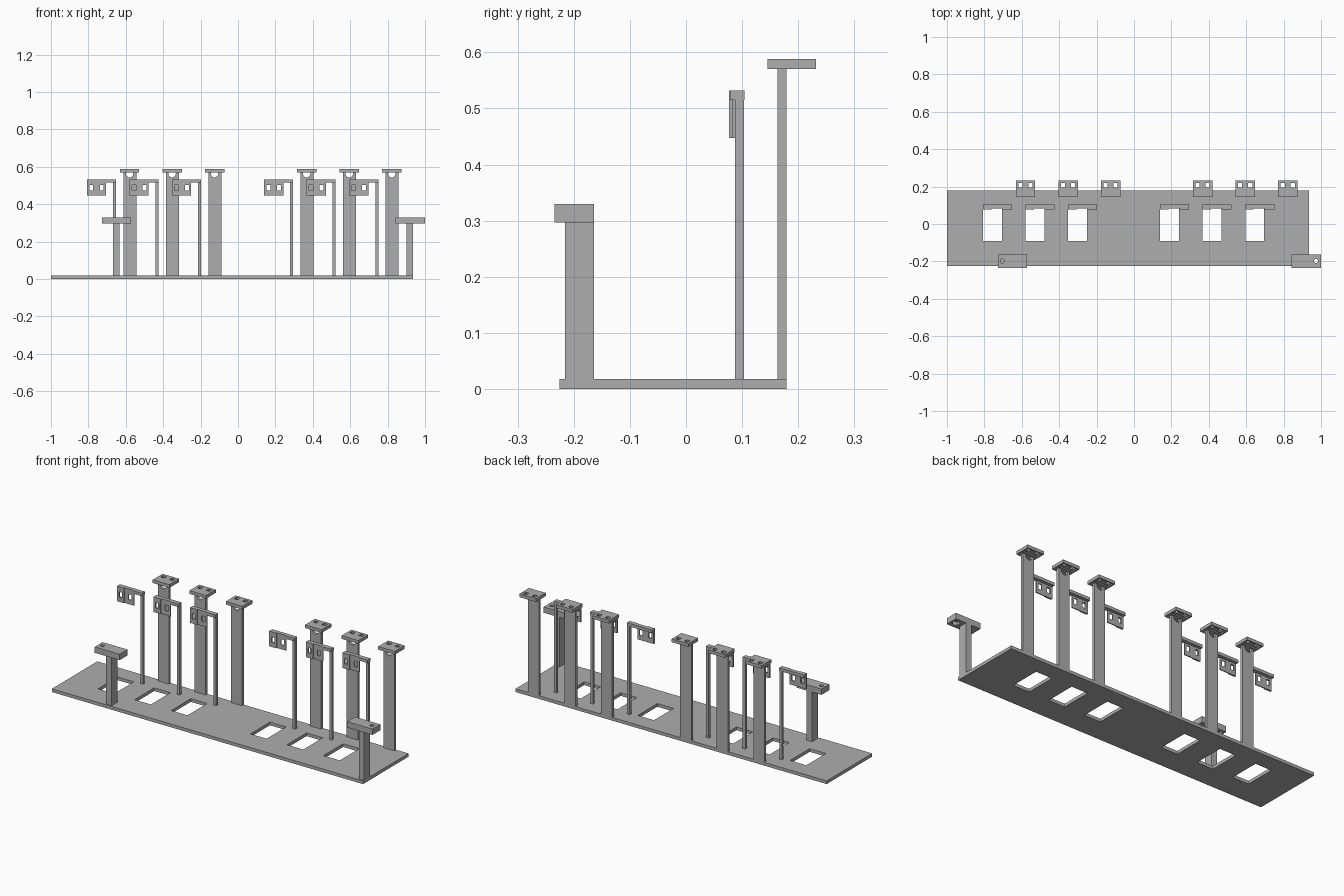
import bpy
from mathutils import Matrix, Vector

if "Cube" in bpy.data.objects:
    bpy.data.objects.remove(bpy.data.objects["Cube"], do_unlink=True)

grey = bpy.data.materials.new("plain_grey")
grey.use_nodes = True
grey.diffuse_color = (0.42, 0.42, 0.42, 1)
grey.node_tree.nodes["Principled BSDF"].inputs["Base Color"].default_value = (0.42, 0.42, 0.42, 1)


def box(name, x, y, z):
    """Box from (min, max) ranges on each axis."""
    bpy.ops.mesh.primitive_cube_add(size=1)
    ob = bpy.context.object
    ob.name = name
    size = [r[1] - r[0] for r in (x, y, z)]
    mid = Vector([(r[0] + r[1]) / 2 for r in (x, y, z)])
    ob.data.transform(Matrix.Translation(mid) @ Matrix.Diagonal((*size, 1)))
    ob.data.materials.append(grey)
    return ob


def rod(radius, depth, centre, along_y=False, sides=24):
    """Cylinder used for drilling."""
    bpy.ops.mesh.primitive_cylinder_add(vertices=sides, radius=radius, depth=depth)
    ob = bpy.context.object
    turn = Matrix.Rotation(1.5707963, 4, "X") if along_y else Matrix()
    ob.data.transform(Matrix.Translation(Vector(centre)) @ turn)
    ob.data.materials.append(grey)
    return ob


def combine(ob, others, operation):
    """Apply a boolean with each helper, then discard the helpers."""
    for other in others:
        mod = ob.modifiers.new("cut", "BOOLEAN")
        mod.operation, mod.solver, mod.object = operation, "EXACT", other
    bpy.context.view_layer.update()
    graph = bpy.context.evaluated_depsgraph_get()
    mesh = bpy.data.meshes.new_from_object(ob.evaluated_get(graph))
    ob.modifiers.clear()
    ob.data = mesh
    for other in others:
        bpy.data.objects.remove(other, do_unlink=True)


# Two banks of three identical stations
stations = [bank + i * 0.2275 for bank in (-0.58, 0.367) for i in range(3)]

# Base plate with a rectangular window per station
base = box("base_plate", (-1, 0.935), (-0.225, 0.179), (0, 0.018))
combine(base, [box("window", (s - 0.227, s - 0.126), (-0.09, 0.084), (-0.1, 0.1))
               for s in stations], "DIFFERENCE")

for n, s in enumerate(stations, 1):
    # Tall rear post with a rounded notch under its cap
    post = box(f"rear_post_{n}", (s - 0.033, s + 0.036), (0.163, 0.179), (0.01, 0.57))
    combine(post, [rod(0.02, 0.1, (s, 0.17, 0.563), True)], "DIFFERENCE")

    # Cap with two square holes and a shallow pocket underneath
    cap = box(f"rear_cap_{n}", (s - 0.052, s + 0.052), (0.145, 0.232), (0.57, 0.588))
    cuts = [box("hole", (s + d - 0.011, s + d + 0.011), (0.196, 0.218), (0.5, 0.7))
            for d in (-0.027, 0.027)]
    cuts.append(box("pocket", (s - 0.042, s + 0.042), (0.187, 0.224), (0.5, 0.577)))
    combine(cap, cuts, "DIFFERENCE")

    # Thin post carrying a bracket arm
    box(f"bracket_post_{n}", (s - 0.088, s - 0.072), (0.087, 0.103), (0.01, 0.517))
    box(f"bracket_arm_{n}", (s - 0.227, s - 0.072), (0.082, 0.104), (0.515, 0.532))
    box(f"bracket_arm_lip_{n}", (s - 0.125, s - 0.072), (0.078, 0.082), (0.515, 0.532))

    # Hanging plate with a raised outer strip and two slots
    plate = box(f"bracket_plate_{n}", (s - 0.227, s - 0.125), (0.077, 0.087), (0.447, 0.532))
    cuts = [box("step", (s - 0.183, s), (0, 0.082), (0.4, 0.6))]
    cuts += [box("slot", (s + d - 0.01, s + d + 0.01), (0, 0.2), (0.473, 0.503))
             for d in (-0.204, -0.148)]
    combine(plate, cuts, "DIFFERENCE")

# Short front supports with drilled caps
for side, post_x, cap_x, hole_x in (("right", (-0.668, -0.634), (-0.727, -0.572), -0.704),
                                    ("left", (0.902, 0.935), (0.843, 1.0), 0.973)):
    box(f"front_post_{side}", post_x, (-0.216, -0.164), (0.01, 0.3))
    cap = box(f"front_cap_{side}", cap_x, (-0.234, -0.164), (0.297, 0.33))
    combine(cap, [rod(0.011, 0.2, (hole_x, -0.198, 0.31)),
                  rod(0.021, 0.04, (hole_x, -0.198, 0.295), sides=6)], "DIFFERENCE")
